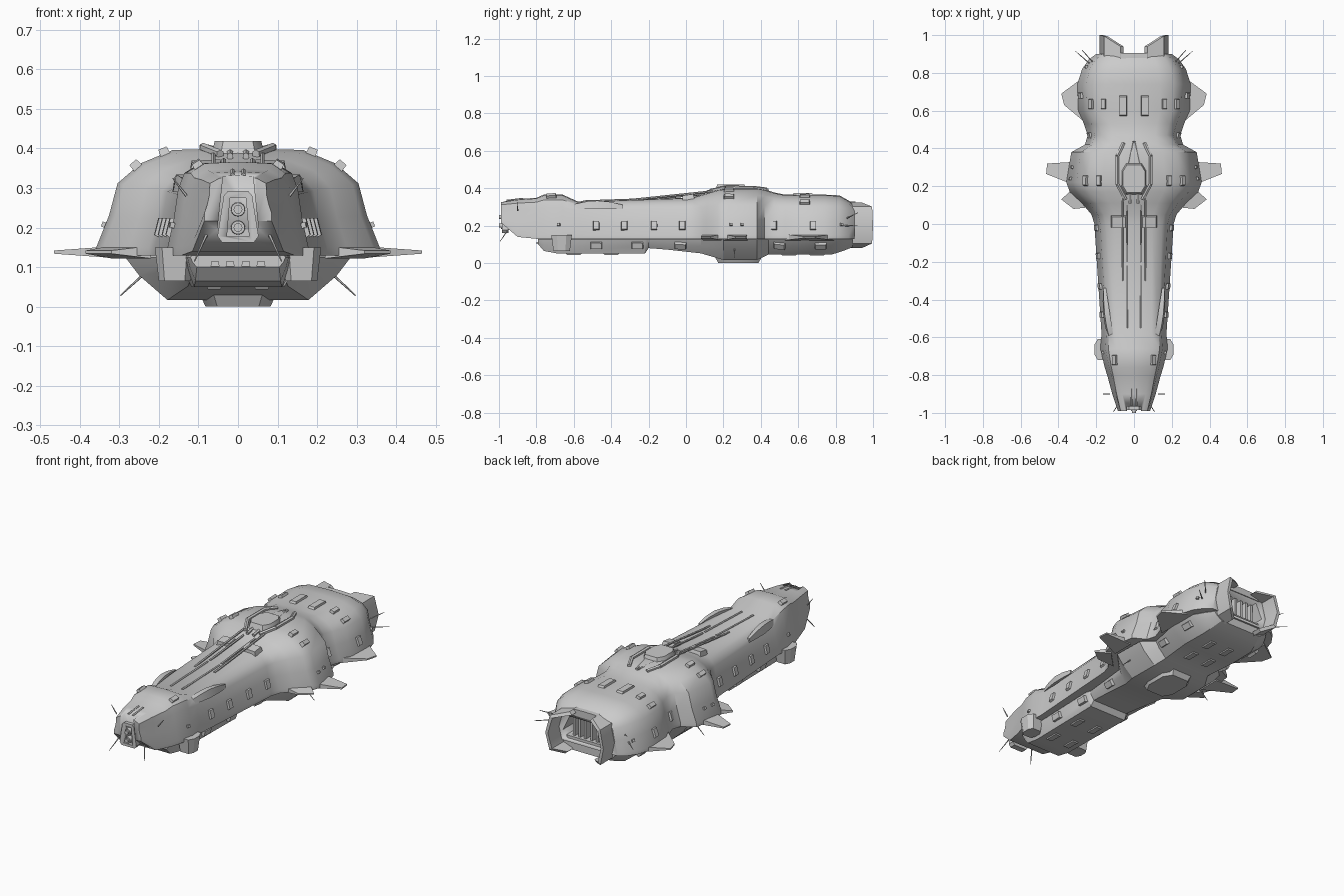
import bpy, bmesh, math
from mathutils import Vector, Matrix
from mathutils.bvhtree import BVHTree

if "Cube" in bpy.data.objects:
    bpy.data.objects.remove(bpy.data.objects["Cube"])


def finish(name, bm, mirror=False, angle=30):
    bmesh.ops.recalc_face_normals(bm, faces=bm.faces)
    me = bpy.data.meshes.new(name)
    bm.to_mesh(me)
    bm.free()
    ob = bpy.data.objects.new(name, me)
    bpy.context.collection.objects.link(ob)
    bpy.ops.object.select_all(action='DESELECT')
    ob.select_set(True)
    bpy.context.view_layer.objects.active = ob
    bpy.ops.object.shade_smooth_by_angle(angle=math.radians(angle))
    if mirror:
        ob.modifiers.new("mirror", 'MIRROR').use_mirror_merge = False
    return ob


def skin(name, rings, **kw):
    """Closed skin over rings of 3D points."""
    bm = bmesh.new()
    rs = [[bm.verts.new(p) for p in r] for r in rings]
    n = len(rs[0])
    for a, b in zip(rs, rs[1:]):
        for i in range(n):
            bm.faces.new((a[i], a[(i + 1) % n], b[(i + 1) % n], b[i]))
    bm.faces.new(rs[0])
    bm.faces.new(rs[-1][::-1])
    return finish(name, bm, **kw)


def section(y, half):
    """Full ring at y from the right half of an x-z profile."""
    return [(x, y, z) for x, z in half + [(-x, z) for x, z in reversed(half) if x > 0]]


def prism_y(name, half, y0, y1):
    return skin(name, [section(y0, half), section(y1, half)])


def chamfered(name, cx, cy, w, l, z0, z1, inset, mirror=False):
    """Eight-sided plate of size w by l, narrowing from z0 to z1."""
    def ring(s, z):
        c = min(w, l) * .3
        q = [(w / 2 - c * .6, l / 2), (w / 2, l / 2 - c)]
        pts = q + [(x, -y) for x, y in q[::-1]]
        pts += [(-x, -y) for x, y in pts]
        return [(cx + x * s, cy + y * s, z) for x, y in pts]
    return skin(name, [ring(1, z0), ring(inset, z1)], mirror=mirror)


def rod(bm, a, b, r, r2, seg=6):
    a, b = Vector(a), Vector(b)
    d = b - a
    m = Matrix.Translation((a + b) / 2) @ d.to_track_quat('Z', 'Y').to_matrix().to_4x4()
    bmesh.ops.create_cone(bm, cap_ends=True, segments=seg, radius1=r, radius2=r2, depth=d.length, matrix=m)


def block(bm, mat, size, taper=0.8):
    r = bmesh.ops.create_cube(bm, size=1)
    for v in r['verts']:
        s = taper if v.co.z > 0 else 1
        v.co = mat @ Vector((v.co.x * size[0] * s, v.co.y * size[1] * s, v.co.z * size[2]))


def cut(ob, cutter):
    cutter.hide_render = True
    cutter.hide_viewport = True
    m = ob.modifiers.new("cut", 'BOOLEAN')
    m.operation, m.object = 'DIFFERENCE', cutter


# Upper hull: y, base half width, roof height; the rest of each section follows by rule
stations = [(-.99, .085, .325), (-.9, .115, .338), (-.8, .142, .345), (-.76, .155, .362),
            (-.66, .178, .362), (-.58, .172, .326), (0, .21, .346), (.05, .225, .353),
            (.11, .275, .37), (.17, .34, .388), (.22, .358, .396), (.38, .332, .396),
            (.42, .26, .39), (.47, .245, .374), (.53, .265, .362), (.6, .295, .362),
            (.74, .3, .362), (.82, .275, .358), (.87, .24, .33), (.9, .2, .308)]
rings = []
for y, w, top in stations:
    base = .13 + max(0, -.9 - y) * .85 + (.01 if y < -.85 else 0)
    ws, zs, wt = w * .85, .284 + (top - .33) * .42, w * (.54 if y < -.5 else .46)
    rings.append(section(y, [(w, base), (w, base + .02), (w * .91, (base + zs) / 2 + .01), (ws, zs),
                             ((ws + wt) / 2 + .012, (zs + top) / 2 + .008), (wt, top), (0, top + .004)]))
hull = skin("upper_hull", rings, angle=38)

# Lower hull: y, upper half width, keel height
keel = [(-.79, .12, .1), (-.76, .128, .065), (-.68, .135, .05), (-.22, .15, .05), (-.2, .14, .08),
        (-.1, .15, .072), (.08, .17, .052), (.2, .285, .017), (.38, .28, .017), (.44, .215, .045),
        (.62, .255, .046), (.78, .25, .046), (.84, .215, .065), (.89, .18, .085)]
rings = []
for y, w, z in keel:
    wk = .05 + .45 * w
    rings.append(section(y, [(wk, z), ((w * 2 + wk) / 3, .4 * z + .072), (w, .125), (w * .8, .16)]))
belly = skin("lower_hull", rings)


def tree(ob):
    return BVHTree.FromPolygons([v.co for v in ob.data.vertices], [list(p.vertices) for p in ob.data.polygons])


trees = {"hull": tree(hull), "belly": tree(belly)}
down, up, inward = Vector((0, 0, -1)), Vector((0, 0, 1)), Vector((-1, 0, 0))


def studs(name, where, spots, d, size):
    """Blocks seated on a hull surface, found by casting rays; mirrored."""
    bm = bmesh.new()
    for p in spots:
        hit, n, _, _ = trees[where].ray_cast(Vector(p) - d * 2, d)
        if hit is None:
            continue
        if n.dot(d) > 0:
            n = -n
        ya = Vector((0, 1, 0))
        ya = (ya - n * ya.dot(n)).normalized()
        m = Matrix((ya.cross(n), ya, n)).transposed().to_4x4()
        m.translation = hit
        block(bm, m, size)
    finish(name, bm, mirror=True)


# Windows, ports and vents
studs("side_windows", "hull", [(0, y, .2) for y in (-.48, -.33, -.17, -.02, .47, .68)], inward, (.055, .036, .022))
studs("side_ports", "hull", [(0, y, .205) for y in (-.68, .24, .3, .83)], inward, (.016, .018, .022))
studs("shoulder_windows", "hull", [(x, y, 0) for y, xs in ((.23, (.185, .255)), (.635, (.16, .225)), (-.72, (.1,)))
                                   for x in xs], down, (.028, .06, .028))
studs("roof_vents", "hull", [(.058, .625, 0)], down, (.044, .12, .022))
studs("roof_boxes", "hull", [(.08, .013, 0)], down, (.09, .07, .036))
studs("belly_windows", "belly", [(0, y, .095) for y in (-.48, -.26, -.03, .5, .72)], inward, (.04, .07, .03))
studs("belly_vents", "belly", [(.06, y, 0) for y in (-.6, -.4, .55, .7)], up, (.04, .09, .012))

# Roof ribs running to the bridge
bm = bmesh.new()
for x, y0, y1 in ((.036, -.55, -.22), (.036, -.2, .1), (.062, -.3, .15), (.014, -.96, -.87)):
    a, b = (trees["hull"].ray_cast(Vector((x, y, 2)), down)[0] for y in (y0, y1))
    rod(bm, a, b, .006, .006)
finish("roof_ribs", bm, mirror=True)

# Long shoulder rails, tapering to the rear
rings = []
for i in range(5):
    t = i / 4
    x, y, w = .116 + .042 * t, -.61 + .27 * t, .004 + .024 * math.sin(math.pi * (.2 + .8 * t))
    z = .312 + .022 * math.sin(math.pi * t)
    rings.append([(x - .01, y, .29), (x + w, y, .29), (x + w * .7, y, z), (x - .01, y, z)])
skin("shoulder_rail", rings, mirror=True)

# Bridge on the roof with its surrounding arms, and the belly pod below
chamfered("bridge", 0, .24, .136, .17, .385, .419, .86)
chamfered("belly_pod", 0, .28, .2, .26, .04, 0, .82)
bm = bmesh.new()
arm = [(.045, .13, .386), (.088, .21, .403), (.088, .36, .402), (.055, .43, .393)]
for a, b in zip(arm, arm[1:]):
    rod(bm, a, b, .011, .011)
rod(bm, (.02, .17, .39), (.02, .11, .38), .009, .009)
rod(bm, (.03, .32, .395), (.004, .44, .393), .008, .006)
finish("bridge_arms", bm, mirror=True)


def fin(name, a, b, c, d, z=.138):
    """Plan corners root, tip, tip, root; thick root and thin tip."""
    def ring(p, q, t):
        return [(*p, z - t), (*q, z - t), (*q, z + t), (*p, z + t)]
    skin(name, [ring(a, d, .016), ring(b, c, .004)], mirror=True)


# Side fins and nose cheek pods
fin("large_fin", (.3, .2), (.465, .265), (.46, .32), (.3, .33))
fin("small_fin", (.22, .09), (.32, .08), (.385, .13), (.32, .19))
fin("rear_fin", (.25, .53), (.37, .63), (.385, .69), (.25, .79))
chamfered("cheek_pod", .16, -.665, .1, .11, .15, .065, .8, mirror=True)

# Nose: notch, gun frame, twin guns and chin lights
cut(hull, prism_y("nose_cutter", [(.06, .1), (.056, .16), (.03, .4)], -1.1, -.965))
frame = prism_y("gun_frame", [(.04, .162), (.052, .178), (.036, .28), (.026, .292)], -.985, -.95)
cut(frame, prism_y("gun_slot_cutter", [(.028, .177), (.02, .275)], -1.1, -.965))
bm = bmesh.new()
for z in (.2, .246):
    rod(bm, (0, -.94, z), (0, -.99, z), .019, .017, 16)
    rod(bm, (0, -.98, z), (0, -1, z), .011, .011, 16)
finish("nose_guns", bm)
bm = bmesh.new()
for x in (.02, .058):
    block(bm, Matrix.Translation((x, -.79, .108)), (.022, .02, .012), .9)
finish("chin_lights", bm, mirror=True)

# Stern: exhaust recess with bars, hood, and bracket-shaped side shields
cut(hull, prism_y("exhaust_cutter", [(.12, .145), (.14, .19), (.1, .275)], .8, 1.1))
bm = bmesh.new()
for x in (.02, .055, .09):
    block(bm, Matrix.Translation((x, .84, .205)), (.014, .07, .13), 1)
finish("exhaust_bars", bm, mirror=True)
prism_y("stern_hood", [(.12, .29), (.07, .326), (0, .328)], .85, .905)
rings = []
for x, z, y in ((.072, .324, .94), (.158, .302, .995), (.182, .2, 1), (.16, .105, .995), (.1, .08, .94)):
    xi, zi = x - .016, .2 + (z - .2) * .88
    rings.append([(x, .875, z), (x, y, z), (xi, y, zi), (xi, .875, zi)])
skin("stern_shield", rings, mirror=True)

# Antennas: root and direction
bm = bmesh.new()
for a, d in (((.08, -.95, .18), (.03, -.045, -.065)), ((.22, .86, .24), (.055, .06, .03)),
             ((.235, .85, .2), (.075, .065, 0)), ((.13, -.9, .28), (.035, 0, .045)),
             ((.23, .26, .09), (.067, 0, -.062))):
    rod(bm, a, Vector(a) + Vector(d), .004, .0015)
finish("antennas", bm, mirror=True)
